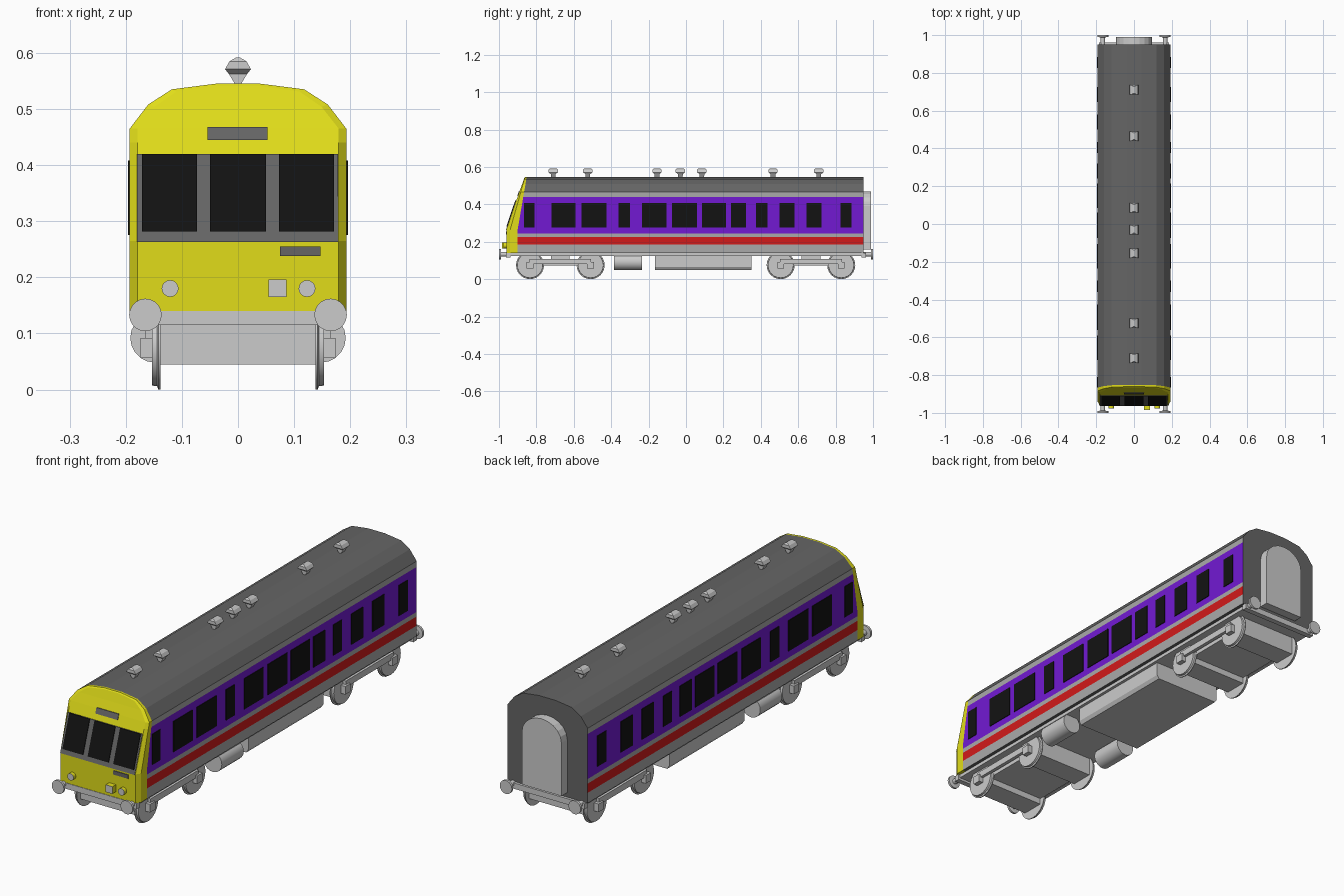
import bpy, bmesh, math

if "Cube" in bpy.data.objects:
    bpy.data.objects.remove(bpy.data.objects["Cube"])

def material(name, r, g, b):
    m = bpy.data.materials.new(name)
    m.diffuse_color = (r, g, b, 1)
    m.use_nodes = True
    m.node_tree.nodes["Principled BSDF"].inputs["Base Color"].default_value = m.diffuse_color
    return m

YELLOW = material("yellow", .75, .72, .01)
PURPLE = material("purple", .17, .01, .65)
RED = material("red", .65, .01, .01)
PALE = material("pale_grey", .40, .40, .40)
GREY = material("roof_grey", .13, .13, .13)
BLACK = material("glass_black", .006, .006, .006)
LENS = material("lens", .6, .6, .6)

def finish(name, bm, mats=(), smooth=False):
    bmesh.ops.recalc_face_normals(bm, faces=bm.faces)
    me = bpy.data.meshes.new(name)
    bm.to_mesh(me)
    bm.free()
    for m in mats:
        me.materials.append(m)
    ob = bpy.data.objects.new(name, me)
    bpy.context.collection.objects.link(ob)
    if smooth:
        bpy.ops.object.select_all(action='DESELECT')
        ob.select_set(True)
        bpy.context.view_layer.objects.active = ob
        bpy.ops.object.shade_smooth_by_angle(angle=math.radians(35))
    return ob

def loft(name, rings, mat=None, smooth=False):
    bm = bmesh.new()
    vs = [[bm.verts.new(p) for p in r] for r in rings]
    n = len(vs[0])
    for a, b in zip(vs, vs[1:]):
        for i in range(n):
            bm.faces.new((a[i], a[(i + 1) % n], b[(i + 1) % n], b[i]))
    bm.faces.new(vs[0])
    bm.faces.new(vs[-1])
    return finish(name, bm, [mat] if mat else [], smooth)

def box(name, x0, x1, y0, y1, z0, z1, mat=None):
    return loft(name, [[(x0, y0, z), (x1, y0, z), (x1, y1, z), (x0, y1, z)] for z in (z0, z1)], mat)

# Turned part: stations are (position along axis, radius)
def turned(name, axis, centre, stations, n=20, mat=None):
    rings = []
    for d, r in stations:
        ring = []
        for i in range(n):
            a = 2 * math.pi * i / n
            u, v = r * math.cos(a), r * math.sin(a)
            off = (d, u, v) if axis == 'x' else (u, d, v)
            ring.append([c + o for c, o in zip(centre, off)])
        rings.append(ring)
    return loft(name, rings, mat, True)

# Sloping cab front
def slope(z):
    return max(0, (z - .265) / .28)

def front_y(z):
    return -.96 + .095 * slope(z)

def front_panel(name, x0, x1, z0, z1, depth, mat):
    loft(name, [[(x, front_y(z) + d, z) for x, z in ((x0, z0), (x1, z0), (x1, z1), (x0, z1))]
                for d in (-depth, .006)], mat)

# Body shell: half section from sill to crown, one colour per band
levels = [(.193, .14), (.193, .185), (.193, .225), (.193, .245), (.193, .265), (.193, .44),
          (.193, .465), (.16, .508), (.118, .535), (.04, .545)]
bands = [3, 2, 3, 1, 1, 3, 4, 4, 4, 4]
section = [(-x, z) for x, z in levels] + [(x, z) for x, z in reversed(levels)]
colours = bands[:9] + [4] + bands[:9][::-1] + [4]
bm = bmesh.new()
stations = [lambda x, z: (x, .95, z),
            lambda x, z: (x, -.90 + .048 * slope(z), z),
            lambda x, z: (x, front_y(z) + .02 - .016 * min(1, slope(z)), z),
            lambda x, z: (x * .93, front_y(z), z - (.004 if z > .5 else 0))]
rings = [[bm.verts.new(f(x, z)) for x, z in section] for f in stations]
n = len(section)
for s in range(3):
    for i in range(n):
        j = (i + 1) % n
        f = bm.faces.new((rings[s][i], rings[s][j], rings[s + 1][j], rings[s + 1][i]))
        f.material_index = colours[i] if s == 0 else 0
for i in range(9):
    bm.faces.new((rings[3][i], rings[3][i + 1], rings[3][n - 2 - i], rings[3][n - 1 - i]))
bm.faces.new(rings[0]).material_index = 4
finish("body_shell", bm, [YELLOW, PURPLE, RED, PALE, GREY])

# Side windows
windows = [(-.865, -.81), (-.72, -.59), (-.56, -.425), (-.36, -.30), (-.235, -.105), (-.075, .06),
           (.085, .215), (.24, .32), (.375, .435), (.50, .58), (.645, .725), (.825, .885)]
for s in (-1, 1):
    for a, b in windows:
        box("side_window", s * .188, s * .196, a, b, .275, .408, BLACK)

# Windscreen, route panel and vent panel
front_panel("windscreen_frame", -.18, .178, .263, .42, .003, GREY)
for a, b in ((-.171, -.073), (-.05, .05), (.073, .171)):
    front_panel("windscreen_pane", a, b, .282, .42, .006, BLACK)
front_panel("route_panel", -.054, .053, .445, .468, .003, GREY)
front_panel("small_panel", .075, .147, .238, .255, .003, GREY)

# Lamps
for x in (-.121, .123):
    turned("lamp_body", 'y', (x, -.955, .18), [(-.02, .015), (0, .015)], 16, YELLOW)
    turned("lamp_lens", 'y', (x, -.975, .18), [(-.002, .015), (0, .015)], 16, LENS)
box("square_lamp_body", .054, .086, -.983, -.955, .165, .196, YELLOW)
box("square_lamp_lens", .054, .086, -.985, -.983, .165, .196, LENS)

# Rear gangway door
arch = [(-.095, .16), (.095, .16)] + [(.095 * math.cos(math.pi * i / 10), .39 + .08 * math.sin(math.pi * i / 10))
                                      for i in range(11)]
loft("gangway_door", [[(x, y, z) for x, z in arch] for y in (.945, .99)])

# Roof vents
for y in (-.71, -.525, -.155, -.03, .085, .465, .71):
    loft("roof_vent", [[(-a, y - b, z), (a, y - b, z), (a, y + b, z), (-a, y + b, z)] for z, a, b in
                       ((.542, .004, .012), (.562, .016, .013), (.571, .023, .025), (.585, .015, .025),
                        (.592, .003, .018))])

# Underframe and equipment
box("underframe", -.178, .178, -.94, .95, .125, .141)
for y in (-.95, .95):
    box("buffer_beam", -.185, .185, y - .012, y + .012, .115, .14)
loft("equipment_box", [[(-.155, y, .05), (.155, y, .05), (.165, y, .065), (.165, y, .128),
                        (-.165, y, .128), (-.165, y, .065)] for y in (-.165, .35)])
for s in (-1, 1):
    turned("tank", 'y', (s * .148, -.31, .092), [(-.075, .044), (.075, .044)])

# Buffers
for sx in (-1, 1):
    for sy in (-1, 1):
        turned("buffer", 'y', (sx * .165, 0, .133),
               [(sy * .94, .012), (sy * .988, .012), (sy * .99, .029), (sy * 1.0, .029)], 20)

# Bogies with wheels, axle boxes and frames
for centre in (-.672, .668):
    box("bogie_frame", -.14, .14, centre - .16, centre + .16, .072, .108)
    box("bogie_bolster", -.10, .10, centre - .05, centre + .05, .10, .13)
    for s in (-1, 1):
        box("bogie_side_bar", s * .150, s * .166, centre - .165, centre + .165, .08, .108)
    for dy in (-.162, .162):
        y = centre + dy
        box("axle_casing", -.138, .138, y - .05, y + .05, .045, .126)
        for s in (-1, 1):
            turned("wheel", 'x', (0, y, .075), [(s * .138, .075), (s * .142, .075), (s * .144, .069),
                                                (s * .153, .068)], 24)
            box("axle_box", s * .145, s * .174, y - .018, y + .018, .057, .092)
